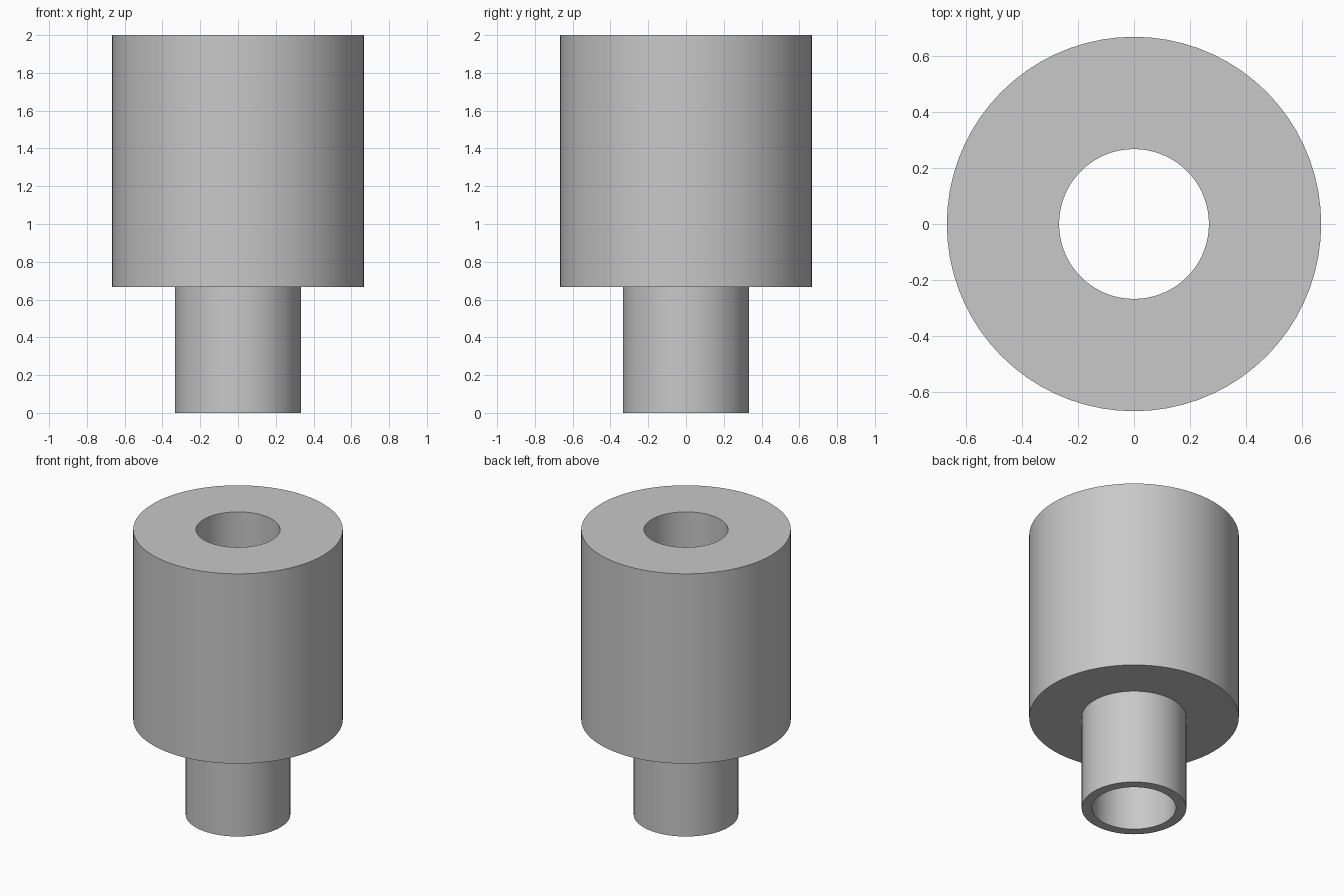
import bpy
import bmesh
from math import cos, sin, tau, radians

cube = bpy.data.objects.get("Cube")
if cube:
    bpy.data.objects.remove(cube, do_unlink=True)

SEGMENTS = 72
BORE, NECK, BODY = 0.267, 0.333, 0.667
SHOULDER, TOP = 0.667, 2.0

# Plain grey finish
grey = bpy.data.materials.new("light_grey")
grey.use_nodes = True
colour = (0.58, 0.58, 0.58, 1)
grey.diffuse_color = colour
grey.node_tree.nodes["Principled BSDF"].inputs["Base Color"].default_value = colour


def lathe(name, profile):
    """Revolve a closed (radius, height) profile around z."""
    bm = bmesh.new()
    rings = []
    for r, z in profile:
        rings.append([bm.verts.new((r * cos(tau * i / SEGMENTS), r * sin(tau * i / SEGMENTS), z))
                      for i in range(SEGMENTS)])
    for a, b in zip(rings, rings[1:] + rings[:1]):
        for i in range(SEGMENTS):
            j = (i + 1) % SEGMENTS
            bm.faces.new((a[i], a[j], b[j], b[i]))
    bmesh.ops.recalc_face_normals(bm, faces=bm.faces)
    mesh = bpy.data.meshes.new(name)
    bm.to_mesh(mesh)
    bm.free()
    mesh.materials.append(grey)
    obj = bpy.data.objects.new(name, mesh)
    bpy.context.collection.objects.link(obj)
    return obj


# Stepped bushing: narrow neck, wide body, straight through bore
bushing = lathe("stepped_bushing", [
    (BORE, 0), (NECK, 0), (NECK, SHOULDER),
    (BODY, SHOULDER), (BODY, TOP), (BORE, TOP),
])

# Smooth walls with crisp rims
bpy.ops.object.select_all(action="DESELECT")
bushing.select_set(True)
bpy.context.view_layer.objects.active = bushing
bpy.ops.object.shade_smooth_by_angle(angle=radians(30))
